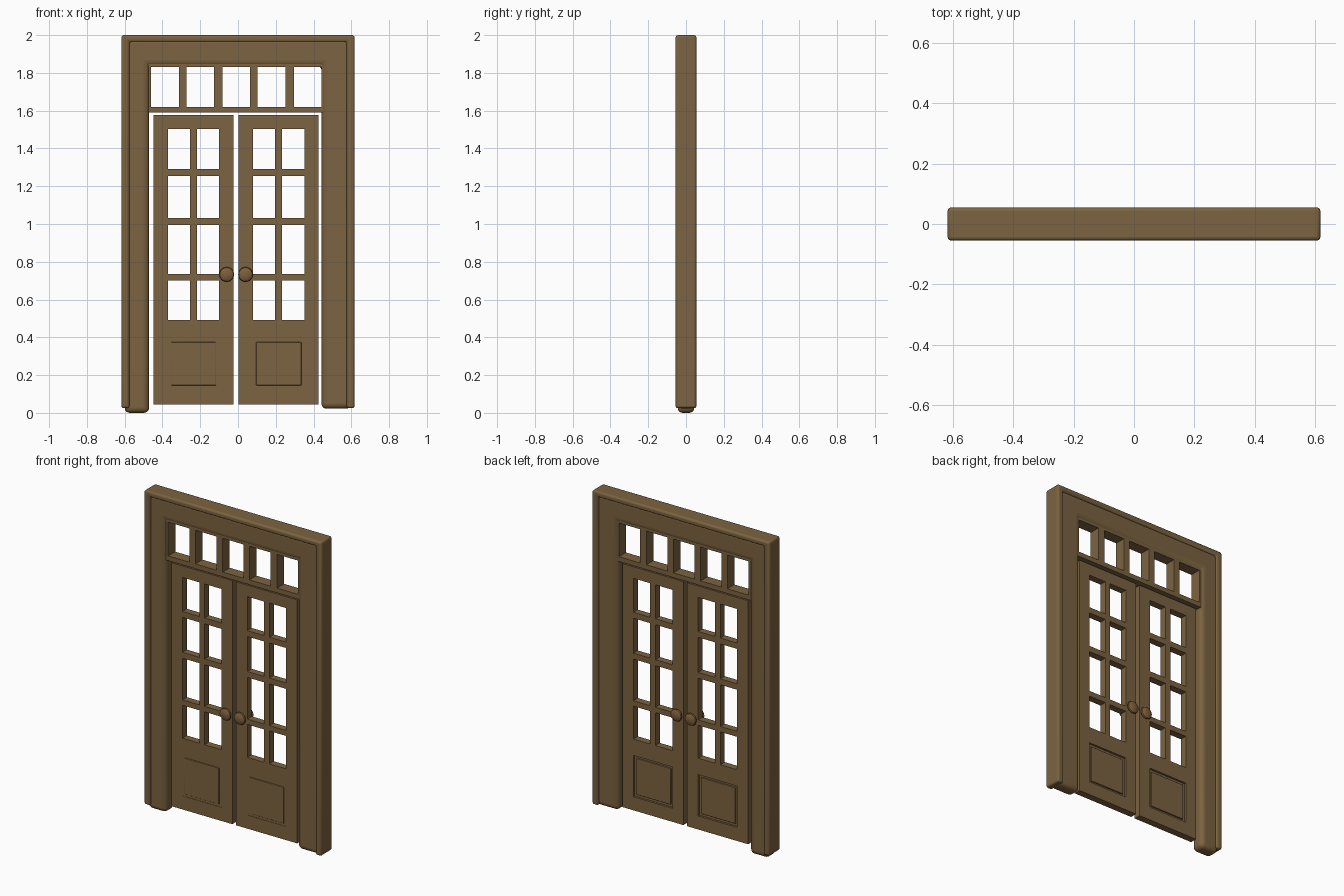
import bpy, bmesh, math
from mathutils import Matrix

if "Cube" in bpy.data.objects:
    bpy.data.objects.remove(bpy.data.objects["Cube"])


def material(name, color):
    m = bpy.data.materials.new(name)
    m.diffuse_color = (*color, 1)
    m.use_nodes = True
    m.node_tree.nodes["Principled BSDF"].inputs["Base Color"].default_value = m.diffuse_color
    return m


WOOD = material("brown_wood", (0.20, 0.125, 0.052))
KNOB = material("knob_brown", (0.21, 0.115, 0.046))


def finish(name, bm, mat, bevel=0, segments=3, smooth=False):
    bmesh.ops.recalc_face_normals(bm, faces=bm.faces)
    mesh = bpy.data.meshes.new(name)
    bm.to_mesh(mesh)
    bm.free()
    ob = bpy.data.objects.new(name, mesh)
    bpy.context.collection.objects.link(ob)
    mesh.materials.append(mat)
    if bevel:
        mod = ob.modifiers.new("bevel", 'BEVEL')
        mod.width, mod.segments = bevel, segments
    if bevel or smooth:
        bpy.ops.object.select_all(action='DESELECT')
        ob.select_set(True)
        bpy.context.view_layer.objects.active = ob
        bpy.ops.object.shade_smooth_by_angle(angle=math.radians(35))
    return ob


def extrude_y(bm, depth):
    r = bmesh.ops.extrude_face_region(bm, geom=bm.faces[:])
    verts = [v for v in r["geom"] if isinstance(v, bmesh.types.BMVert)]
    bmesh.ops.translate(bm, verts=verts, vec=(0, depth, 0))


def outline(name, pts, half, bevel, segments):
    """Closed x/z outline extruded along y."""
    bm = bmesh.new()
    bm.faces.new([bm.verts.new((x, -half, z)) for x, z in pts])
    extrude_y(bm, 2 * half)
    return finish(name, bm, WOOD, bevel, segments)


def lattice(name, xs, zs, holes, half):
    """Slab on an x/z grid with some cells left open."""
    bm = bmesh.new()
    grid = [[bm.verts.new((x, -half, z)) for z in zs] for x in xs]
    for i in range(len(xs) - 1):
        for j in range(len(zs) - 1):
            if (i, j) not in holes:
                bm.faces.new((grid[i][j], grid[i + 1][j],
                              grid[i + 1][j + 1], grid[i][j + 1]))
    extrude_y(bm, 2 * half)
    return finish(name, bm, WOOD)


def box(name, x0, x1, y0, y1, z0, z1, bevel=0):
    bm = bmesh.new()
    m = Matrix.Translation(((x0 + x1) / 2, (y0 + y1) / 2, (z0 + z1) / 2))
    m = m @ Matrix.Diagonal((x1 - x0, y1 - y0, z1 - z0, 1))
    bmesh.ops.create_cube(bm, size=1, matrix=m)
    return finish(name, bm, WOOD, bevel)


def knob(name, x, z, side):
    """Turned knob: neck and flattened ball, lathed about y."""
    prof = [(0.0, 0.014), (0.016, 0.014), (0.016, 0.025), (0.026, 0.027),
            (0.035, 0.032), (0.039, 0.038), (0.036, 0.045), (0.027, 0.050),
            (0.014, 0.0535), (0.0, 0.0545)]
    bm = bmesh.new()
    vs = [bm.verts.new((x + r, side * y, z)) for r, y in prof]
    es = [bm.edges.new(p) for p in zip(vs, vs[1:])]
    bmesh.ops.spin(bm, geom=vs + es, cent=(x, 0, z), axis=(0, 1, 0),
                   angle=2 * math.pi, steps=24)
    bmesh.ops.remove_doubles(bm, verts=bm.verts, dist=1e-5)
    finish(name, bm, KNOB, smooth=True)


# Outer casing and the rounded inner frame
outline("outer_casing",
        [(-0.617, 0.025), (-0.617, 2.0), (0.617, 2.0), (0.617, 0.025),
         (0.575, 0.025), (0.575, 1.965), (-0.575, 1.965), (-0.575, 0.025)],
        0.055, 0.012, 3)
outline("inner_frame",
        [(-0.600, 0.0), (-0.600, 1.985), (0.600, 1.985), (0.600, 0.022),
         (0.442, 0.022), (0.442, 1.84), (-0.471, 1.84), (-0.471, 0.0)],
        0.044, 0.028, 5)

# Transom window with five lights
lattice("transom_window",
        [-0.475, -0.461, -0.312, -0.272, -0.126, -0.082, 0.064, 0.104,
         0.252, 0.296, 0.442, 0.450],
        [1.59, 1.62, 1.832, 1.865], {(i, 1) for i in range(1, 11, 2)}, 0.035)

# Pair of glazed doors, each with a lower panel
for side, x0 in (("left", -0.448), ("right", 0.003)):
    xs = [x0 + d for d in (0, 0.077, 0.194, 0.231, 0.348, 0.424)]
    zs = [0.045, 0.13, 0.39, 0.493, 0.70, 0.734, 0.996, 1.033, 1.253,
          1.29, 1.504, 1.576]
    panes = {(i, j) for i in (1, 3) for j in (3, 5, 7, 9)}
    lattice(side + "_door", xs, zs, panes | {(1, 1), (2, 1), (3, 1)}, 0.022)
    box(side + "_panel", xs[1], xs[4], -0.020, 0.009, 0.13, 0.39)
    box(side + "_raised_panel", xs[1] + 0.016, xs[4] - 0.016,
        -0.026, 0.017, 0.146, 0.374, 0.003)

# Knobs on both faces
for side, x in (("left", -0.06), ("right", 0.04)):
    knob(side + "_front_knob", x, 0.733, -1)
    knob(side + "_back_knob", x, 0.733, 1)
